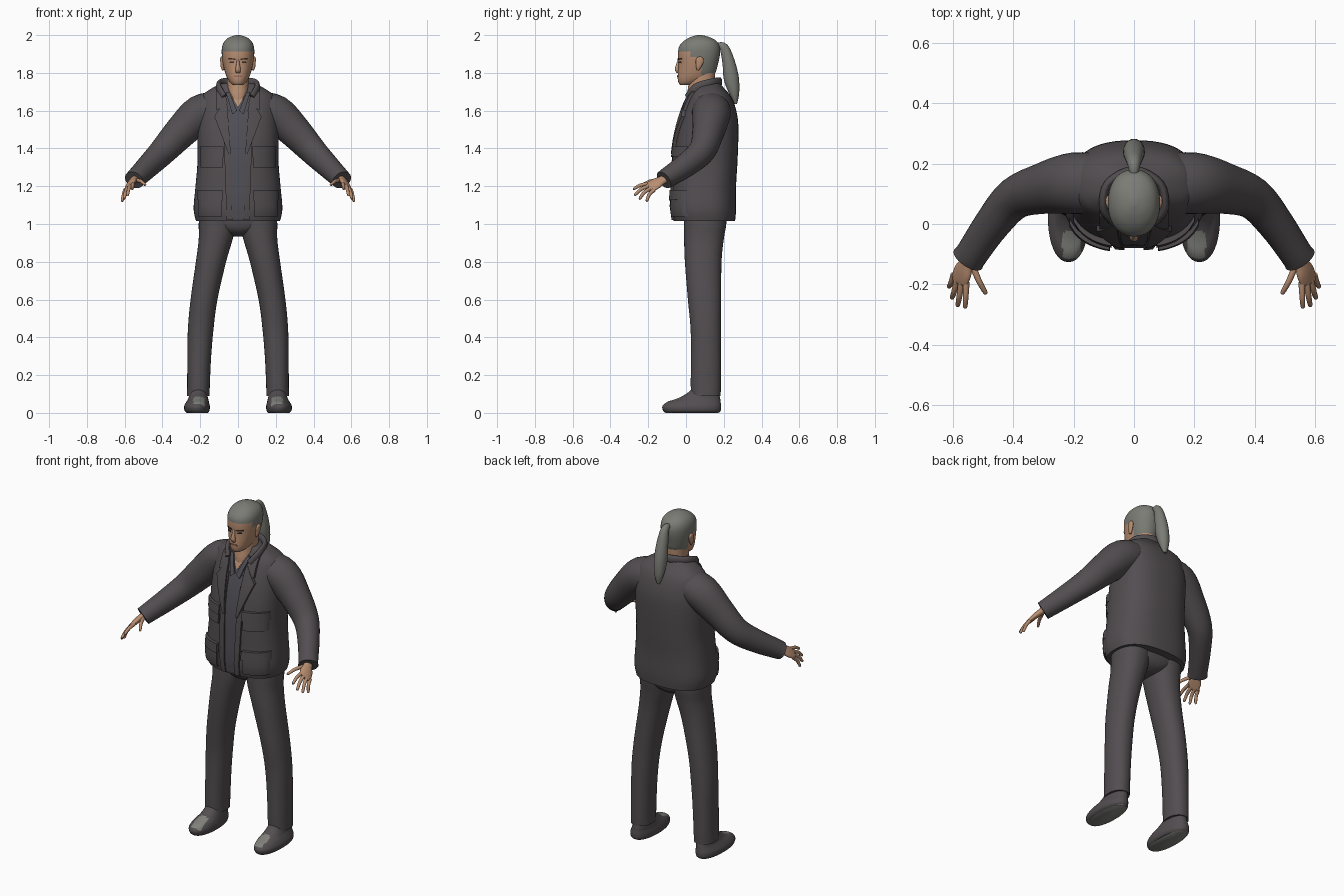
import bpy, bmesh, math
from mathutils import Vector

cube = bpy.data.objects.get("Cube")
if cube:
    bpy.data.objects.remove(cube, do_unlink=True)


def material(name, r, g, b):
    mat = bpy.data.materials.new(name)
    mat.use_nodes = True
    mat.diffuse_color = (r, g, b, 1)
    shader = next(n for n in mat.node_tree.nodes if n.type == 'BSDF_PRINCIPLED')
    shader.inputs["Base Color"].default_value = (r, g, b, 1)
    shader.inputs["Roughness"].default_value = 0.8
    return mat


CLOTH = material("charcoal cloth", .085, .075, .081)
SHIRT = material("slate shirt", .08, .077, .092)
SKIN = material("tan skin", .48, .27, .165)
HAIR = material("grey hair", .2, .2, .18)
DARK = material("dark brown", .04, .025, .02)
LIP = material("lip brown", .3, .14, .09)
SOLE = material("sole grey", .22, .22, .2)
SIDES = (("left", 1), ("right", -1))


def finish(name, bm, mats, smooth=True, rule=None):
    """Turn a bmesh into a shaded object, colouring faces by an optional rule."""
    bmesh.ops.recalc_face_normals(bm, faces=bm.faces)
    bm.normal_update()
    if rule:
        for f in bm.faces:
            f.material_index = rule(f.calc_center_median(), f.normal)
    mesh = bpy.data.meshes.new(name)
    bm.to_mesh(mesh)
    bm.free()
    for m in mats:
        mesh.materials.append(m)
    if smooth:
        mesh.shade_smooth()
        mesh.set_sharp_from_angle(angle=math.radians(50))
    obj = bpy.data.objects.new(name, mesh)
    bpy.context.collection.objects.link(obj)
    return obj


def resample(rows, steps):
    """Smooth interpolation through rows of numbers."""
    out = []
    last = len(rows) - 1
    for i in range(last):
        quad = [rows[max(0, min(last, i + k))] for k in (-1, 0, 1, 2)]
        for j in range(steps):
            t = j / steps
            out.append([b + .5 * t * (c - a + t * (2*a - 5*b + 4*c - d + t * (3*(b - c) + d - a)))
                        for a, b, c, d in zip(*quad)])
    return out + [list(rows[-1])]


def skin_rings(rings):
    bm = bmesh.new()
    loops = [[bm.verts.new(p) for p in ring] for ring in rings]
    n = len(loops[0])
    for low, high in zip(loops, loops[1:]):
        for i in range(n):
            bm.faces.new((low[i], low[(i+1) % n], high[(i+1) % n], high[i]))
    bm.faces.new(loops[0])
    bm.faces.new(loops[-1])
    return bm


def power(v, e):
    return math.copysign(abs(v) ** e, v)


def stack(name, rows, mats, n=2.2, segs=40, steps=4, s=1, rule=None):
    """Horizontal sections: height, centre x, half width, front y, back y."""
    rings = []
    for z, cx, hw, yf, yb in resample(rows, steps):
        ring = []
        for i in range(segs):
            a = math.tau * i / segs
            ring.append((s * (cx + hw * power(math.cos(a), 2/n)),
                         (yf + yb) / 2 + (yb - yf) / 2 * power(math.sin(a), 2/n), z))
        rings.append(ring)
    return finish(name, skin_rings(rings), mats, rule=rule)


def tube(name, rows, mat, up=(0, 0, 1), s=1, segs=20, steps=4):
    """Sections across a path: x, y, z, side radius, up radius."""
    rows = resample(rows, steps)
    pts = [Vector(r[:3]) for r in rows]
    rings = []
    for i, row in enumerate(rows):
        t = (pts[min(i+1, len(pts)-1)] - pts[max(i-1, 0)]).normalized()
        side = t.cross(Vector(up)).normalized()
        v = side.cross(t)
        ring = []
        for k in range(segs):
            a = math.tau * k / segs
            p = pts[i] + side * row[3] * math.cos(a) + v * row[4] * math.sin(a)
            ring.append((s * p.x, p.y, p.z))
        rings.append(ring)
    return finish(name, skin_rings(rings), [mat])


def front_y(rows, x, z, n):
    """Front surface of a stack at a given x and height."""
    rows = resample(rows, 4)
    for a, b in zip(rows, rows[1:]):
        if z <= b[0]:
            break
    t = max(0, min(1, (z - a[0]) / (b[0] - a[0])))
    _, _, hw, yf, yb = [p + (q - p) * t for p, q in zip(a, b)]
    u = min(abs(x) / hw, .97)
    return (yf + yb) / 2 - (yb - yf) / 2 * (1 - u ** n) ** (1 / n)


def patch(name, body, corners, thick, mat, s=1, nx=8, nz=8):
    """Raised plate following the front of a body; corners run around a quad."""
    rows, n = body
    bl, br, tr, tl = [Vector(c) for c in corners]
    bm = bmesh.new()
    grid = []
    for j in range(nz + 1):
        left, right = bl.lerp(tl, j / nz), br.lerp(tr, j / nz)
        line = []
        for i in range(nx + 1):
            x, z = left.lerp(right, i / nx)
            line.append(bm.verts.new((s * x, front_y(rows, x, z, n) + .001, z)))
        grid.append(line)
    for j in range(nz):
        for i in range(nx):
            bm.faces.new((grid[j][i], grid[j][i+1], grid[j+1][i+1], grid[j+1][i]))
    ext = bmesh.ops.extrude_face_region(bm, geom=bm.faces[:])
    moved = [g for g in ext["geom"] if isinstance(g, bmesh.types.BMVert)]
    bmesh.ops.translate(bm, verts=moved, vec=(0, -thick - .001, 0))
    return finish(name, bm, [mat])


# Jacket body
torso = [(1.015, 0, .222, -.065, .26), (1.08, 0, .235, -.077, .265), (1.2, 0, .225, -.072, .265),
         (1.32, 0, .215, -.068, .272), (1.45, 0, .215, -.053, .277), (1.55, 0, .212, -.03, .275),
         (1.63, 0, .205, -.003, .258), (1.68, 0, .19, .02, .235), (1.715, 0, .145, .04, .205),
         (1.745, 0, .09, .05, .18)]
coat = (torso, 2.5)
stack("jacket_body", torso, [CLOTH], n=2.5, segs=56)

# Shirt front and open neck
patch("shirt_front", coat, ((-.035, 1.03), (.035, 1.03), (.06, 1.66), (-.06, 1.66)), .003, SHIRT)
patch("throat", coat, ((-.004, 1.625), (.004, 1.625), (.05, 1.71), (-.05, 1.71)), .006, SKIN)

# Jacket front edges, lapels, pockets and sleeves
sleeve = [(.1, .13, 1.61, .1, .09), (.2, .135, 1.583, .102, .1), (.3, .118, 1.49, .085, .088),
          (.395, .085, 1.388, .07, .074), (.47, .0, 1.312, .06, .064), (.535, -.095, 1.248, .054, .054),
          (.55, -.117, 1.233, .056, .05)]
for label, s in SIDES:
    patch(label + "_front_edge", coat, ((.03, 1.02), (.06, 1.02), (.08, 1.6), (.045, 1.6)), .01, CLOTH, s)
    patch(label + "_shirt_collar", coat, ((.006, 1.6), (.03, 1.58), (.065, 1.7), (.045, 1.7)), .012, SHIRT, s)
    patch(label + "_lapel", coat, ((.038, 1.37), (.05, 1.37), (.125, 1.57), (.06, 1.67)), .018, CLOTH, s)
    patch(label + "_collar_leaf", coat, ((.055, 1.64), (.115, 1.6), (.115, 1.7), (.08, 1.72)), .016, CLOTH, s)
    for level, low, high, near, far in (("chest", 1.3, 1.39, .08, .198), ("hip", 1.04, 1.16, .085, .212)):
        patch(f"{label}_{level}_pocket", coat, ((near, low), (far, low), (far, high), (near, high)), .012, CLOTH, s)
        patch(f"{label}_{level}_flap", coat, ((near - .006, high - .035), (far + .004, high - .03),
              (far + .002, high + .02), (near - .004, high + .02)), .019, CLOTH, s)
    tube(label + "_sleeve", sleeve, CLOTH, s=s, segs=28)

# Collar wrapping the neck
half = [(.075, .01, 1.67, .012, .022), (.102, .055, 1.72, .014, .025), (.085, .135, 1.745, .014, .025)]
tube("jacket_collar", half + [(0, .178, 1.752, .014, .025)]
     + [(-r[0],) + r[1:] for r in reversed(half)], CLOTH)

# Trousers
stack("trouser_seat", [(.935, 0, .03, .06, .15), (.955, 0, .1, .015, .19), (1, 0, .195, -.008, .213),
                       (1.1, 0, .2, -.01, .215)], [CLOTH])
leg = [(.09, .21, .06, .027, .183), (.15, .209, .06, .025, .185), (.3, .205, .063, .026, .186),
       (.45, .197, .068, .024, .186), (.6, .18, .071, .01, .186), (.8, .143, .08, -.006, .188),
       (.92, .118, .09, -.01, .2), (1, .11, .098, -.01, .213), (1.1, .105, .098, -.01, .215)]

# Shoes, with a grey toe cap and sole
shoe = [(0, .215, .056, -.108, .172), (.012, .217, .066, -.121, .184), (.035, .217, .068, -.125, .186),
        (.058, .214, .06, -.1, .183), (.075, .211, .053, -.05, .181), (.1, .21, .047, .0, .176),
        (.13, .21, .042, .035, .17)]


def shoe_rule(c, normal):
    toe = -.112 < c.y < -.025 and abs(abs(c.x) - .208) < .03 and normal.z > .3
    return 1 if toe or normal.z < -.8 else 0


for label, s in SIDES:
    stack(label + "_trouser_leg", leg, [CLOTH], s=s)
    stack(label + "_shoe", shoe, [CLOTH, SOLE], s=s, rule=shoe_rule)

# Hands
fingers = [("index", (.556, -.193, 1.214), (.56, -.28, 1.185)),
           ("middle", (.572, -.193, 1.203), (.585, -.274, 1.152)),
           ("ring", (.586, -.183, 1.191), (.604, -.248, 1.132)),
           ("little", (.597, -.168, 1.181), (.614, -.21, 1.12)),
           ("thumb", (.535, -.14, 1.232), (.49, -.233, 1.207))]
across = Vector((.045, .03, -.04))
palm_up = across.cross(Vector((.035, -.08, -.045)))
palm = [(.543, -.105, 1.243, .026, .02), (.555, -.13, 1.23, .027, .018), (.567, -.158, 1.215, .037, .016),
        (.578, -.186, 1.198, .036, .012), (.581, -.197, 1.193, .028, .007)]
for label, s in SIDES:
    tube(label + "_palm", palm, SKIN, up=palm_up, s=s)
    for digit, a, b in fingers:
        a, b = Vector(a), Vector(b)
        mid = a.lerp(b, .5) + Vector((0, -.005, .006))
        tip = a.lerp(b, .93)
        tube(f"{label}_{digit}_finger", [(*a, .011, .011), (*mid, .0095, .0095), (*tip, .0075, .0075),
                                         (*b, .003, .003)], SKIN, s=s, segs=10)

# Neck and head, with hair coloured above the hairline
stack("neck", [(1.62, 0, .04, .002, .12), (1.68, 0, .056, .004, .14), (1.73, 0, .058, .012, .15),
               (1.81, 0, .06, .02, .155)], [SKIN])
head = [(1.735, 0, .024, -.03, .03), (1.747, 0, .04, -.039, .07), (1.77, 0, .056, -.044, .125),
        (1.8, 0, .068, -.043, .155), (1.85, 0, .08, -.04, .17), (1.9, 0, .086, -.042, .18),
        (1.94, 0, .084, -.036, .178), (1.97, 0, .07, -.01, .16), (1.99, 0, .043, .025, .122),
        (2, 0, .01, .058, .085)]


def hair_rule(c, normal):
    if c.y > .08:
        return int(c.z > 1.785)
    return int(c.z > (1.885 if c.y > .02 else 1.912))


stack("head", head, [SKIN, HAIR], segs=64, steps=6, rule=hair_rule)
tube("ponytail", [(0, .165, 1.945, .014, .014), (0, .2, 1.935, .024, .022), (0, .225, 1.86, .033, .032),
                  (0, .24, 1.77, .04, .036), (0, .256, 1.69, .026, .028), (0, .264, 1.635, .006, .01)],
     HAIR, up=(1, 0, 0))

# Face
face = (head, 2.2)
tube("nose", [(0, -.035, 1.872, .006, .006), (0, -.043, 1.845, .009, .009), (0, -.047, 1.818, .012, .014),
              (0, -.04, 1.803, .008, .012)], SKIN, up=(1, 0, 0))
patch("mouth", face, ((-.024, 1.778), (.024, 1.778), (.02, 1.787), (-.02, 1.787)), .003, LIP)
for label, s in SIDES:
    patch(label + "_eye", face, ((.02, 1.852), (.046, 1.853), (.042, 1.861), (.023, 1.861)), .002, DARK, s)
    patch(label + "_eyebrow", face, ((.013, 1.869), (.054, 1.871), (.05, 1.879), (.014, 1.876)), .004, DARK, s)
    tube(label + "_ear", [(.078, .062, 1.815, .006, .006), (.082, .066, 1.83, .013, .009),
                          (.085, .072, 1.86, .021, .009), (.086, .076, 1.877, .017, .008),
                          (.085, .078, 1.885, .005, .004)], SKIN, up=(1, 0, 0), s=s)
